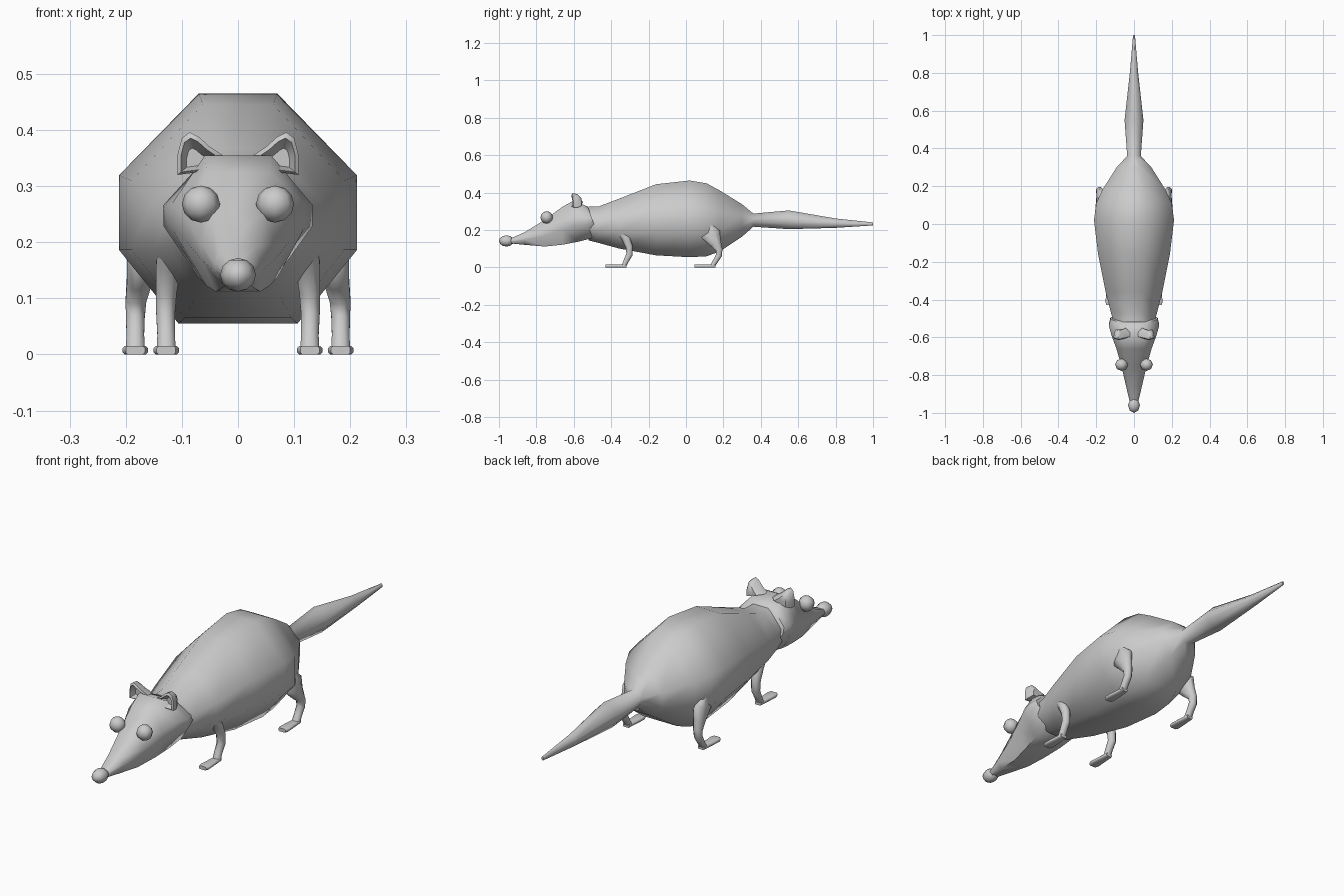
import bpy, bmesh, math
from mathutils import Vector


def make_object(name, rings, angle=60):
    """Skin closed rings of points into one capped mesh."""
    bm = bmesh.new()
    loops = [[bm.verts.new(p) for p in ring] for ring in rings]
    n = len(loops[0])
    for a, b in zip(loops, loops[1:]):
        for i in range(n):
            bm.faces.new((a[i], a[(i + 1) % n], b[(i + 1) % n], b[i]))
    bm.faces.new(loops[0])
    bm.faces.new(loops[-1])
    bmesh.ops.recalc_face_normals(bm, faces=bm.faces)
    mesh = bpy.data.meshes.new(name)
    bm.to_mesh(mesh)
    bm.free()
    obj = bpy.data.objects.new(name, mesh)
    bpy.context.collection.objects.link(obj)
    smooth(obj, angle)
    return obj


def smooth(obj, angle=60):
    bpy.ops.object.select_all(action='DESELECT')
    bpy.context.view_layer.objects.active = obj
    obj.select_set(True)
    bpy.ops.object.shade_smooth_by_angle(angle=math.radians(angle))


def octagon(y, hw, zb, zt, top=0.33, bottom=0.5, hi=0.645, lo=0.32, lean=0.0):
    """Eight-sided section across y; lean shifts the top forward."""
    half = [(bottom, 0), (1, lo), (1, hi), (top, 1)]
    pts = half + [(-x, z) for x, z in reversed(half)]
    return [(x * hw, y + lean * (0.5 - z), zb + z * (zt - zb)) for x, z in pts]


def limb(name, path):
    """Eight-sided tube; path rows are x, y, z, half width, half depth."""
    centres = [Vector(p[:3]) for p in path]
    rings = []
    for i, (c, p) in enumerate(zip(centres, path)):
        d = centres[min(i + 1, len(path) - 1)] - centres[max(i - 1, 0)]
        across = Vector((0, -d.z, d.y)).normalized()
        rings.append([c + Vector((p[3] * math.cos(t), 0, 0)) + across * p[4] * math.sin(t)
                      for t in (math.tau * (k + 0.5) / 8 for k in range(8))])
    return make_object(name, rings)


def ball(name, loc, size):
    bpy.ops.mesh.primitive_uv_sphere_add(segments=8, ring_count=6, location=loc)
    obj = bpy.context.object
    obj.name = name
    obj.scale = size
    smooth(obj)
    return obj


# Body, continuing through a narrow waist into the tail
make_object("body_and_tail", [octagon(*s) for s in (
    (-0.52, 0.108, 0.145, 0.325), (-0.47, 0.122, 0.132, 0.325),
    (-0.36, 0.150, 0.102, 0.367), (-0.16, 0.190, 0.065, 0.445),
    (0.02, 0.212, 0.055, 0.465), (0.11, 0.200, 0.060, 0.450),
    (0.18, 0.168, 0.085, 0.412), (0.30, 0.092, 0.165, 0.338),
    (0.36, 0.036, 0.218, 0.288), (0.55, 0.050, 0.205, 0.305),
    (0.80, 0.022, 0.212, 0.262), (1.00, 0.005, 0.225, 0.241))])

# Head: wide leaning collar, tapering to a pointed snout
make_object("head", [octagon(y, hw, zb, zt, t, b, 0.60, 0.40, lean) for
                     y, hw, zb, zt, t, b, lean in (
    (-0.500, 0.125, 0.185, 0.325, 0.5, 0.6, -(-0.05)),
    (-0.535, 0.133, 0.155, 0.340, 0.5, 0.6, 0.05),
    (-0.590, 0.118, 0.138, 0.355, 0.5, 0.6, 0.03),
    (-0.660, 0.093, 0.122, 0.325, 0.6, 0.6, 0.0),
    (-0.755, 0.066, 0.112, 0.255, 0.7, 0.6, 0.0),
    (-0.860, 0.042, 0.121, 0.190, 0.7, 0.6, 0.0),
    (-0.950, 0.020, 0.130, 0.150, 0.7, 0.6, 0.0))])

# Nose
ball("nose", (0, -0.96, 0.142), (0.032, 0.040, 0.030))

# Ear outline in x, z; cupped open towards the front
EAR = [(0.020, 0.350), (0.050, 0.370), (0.070, 0.388), (0.086, 0.396),
       (0.100, 0.386), (0.108, 0.355), (0.108, 0.320), (0.070, 0.325)]


def ear_ring(scale, y):
    cx, cz = 0.078, 0.345
    return [(side * (cx + (x - cx) * scale), y + 0.25 * abs(x - cx), cz + (z - cz) * scale)
            for x, z in EAR]


for side, tag in ((-1, "right"), (1, "left")):
    ball(tag + "_eye", (side * 0.066, -0.745, 0.268), (0.034, 0.033, 0.033))
    make_object(tag + "_ear", [ear_ring(0.6, -0.565), ear_ring(0.95, -0.585), ear_ring(1.0, -0.610),
                               ear_ring(0.8, -0.615), ear_ring(0.45, -0.590)], 50)

    # Front leg and flat foot
    limb(tag + "_front_leg", [
        (side * 0.118, -0.350, 0.200, 0.026, 0.026),
        (side * 0.124, -0.323, 0.160, 0.024, 0.025),
        (side * 0.128, -0.303, 0.110, 0.020, 0.020),
        (side * 0.129, -0.302, 0.070, 0.018, 0.019),
        (side * 0.128, -0.320, 0.035, 0.017, 0.015),
        (side * 0.128, -0.332, 0.008, 0.018, 0.013)])
    # Hind leg with a broad thigh
    limb(tag + "_hind_leg", [
        (side * 0.172, 0.125, 0.228, 0.018, 0.016),
        (side * 0.172, 0.130, 0.180, 0.028, 0.058),
        (side * 0.176, 0.158, 0.130, 0.024, 0.034),
        (side * 0.182, 0.177, 0.095, 0.020, 0.020),
        (side * 0.183, 0.176, 0.065, 0.018, 0.018),
        (side * 0.183, 0.158, 0.035, 0.017, 0.015),
        (side * 0.183, 0.142, 0.008, 0.018, 0.013)])
    # Feet
    for name, x, y in (("front", 0.128, -0.43), ("hind", 0.183, 0.045)):
        foot = make_object(f"{tag}_{name}_foot", [
            octagon(y + dy, hw, 0.0, 0.015, 0.8, 0.8, 0.75, 0.25)
            for dy, hw in ((0.0, 0.017), (0.015, 0.023), (0.045, 0.021),
                           (0.09, 0.017), (0.112, 0.015))])
        foot.location.x = side * x
